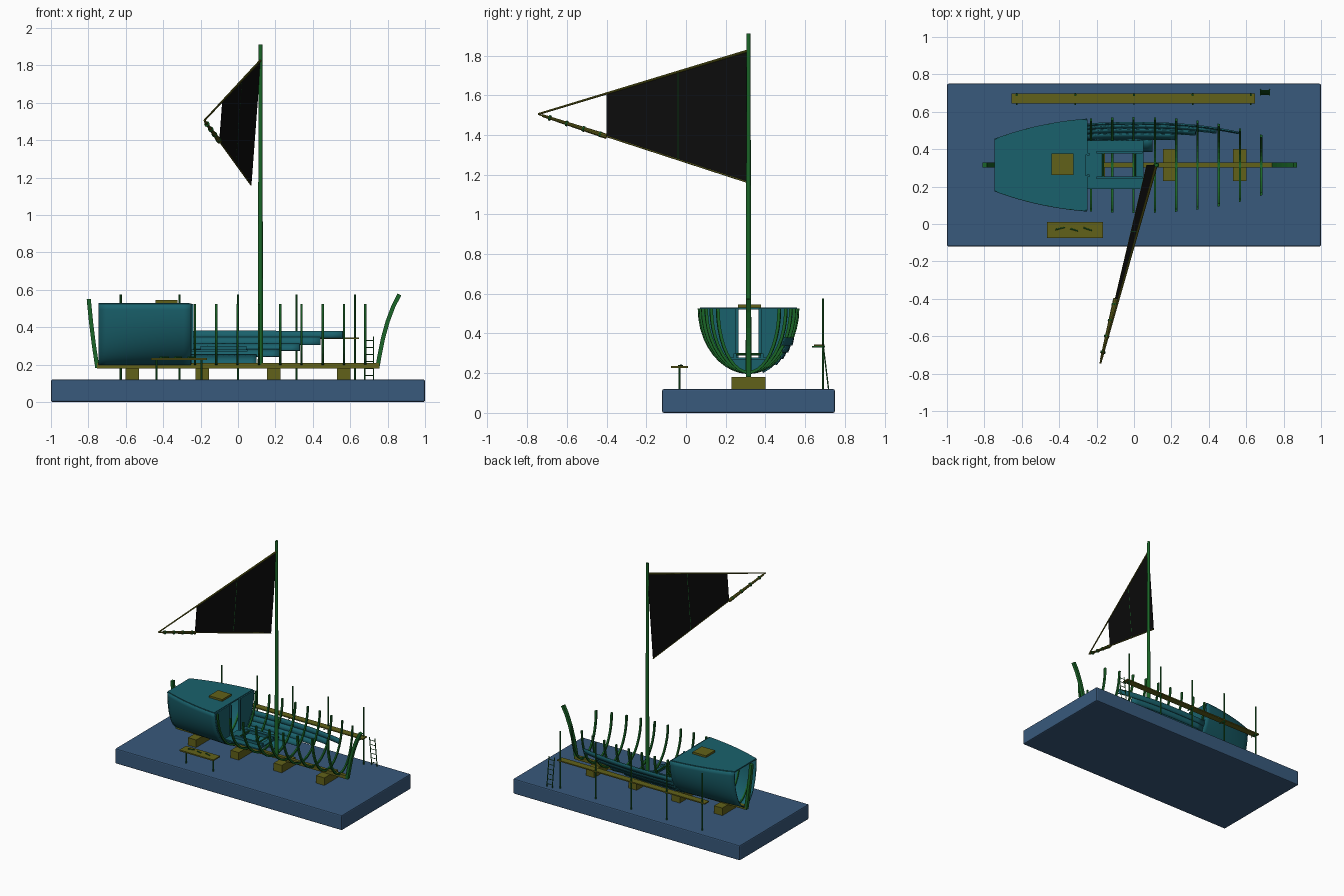
import bpy, bmesh, math
from mathutils import Vector

if "Cube" in bpy.data.objects:
    bpy.data.objects.remove(bpy.data.objects["Cube"])

CY = 0.315                      # ship centreline
ZT, ZK = 0.525, 0.20            # sheer and keel heights


def mat(name, c):
    m = bpy.data.materials.new(name)
    m.diffuse_color = (*c, 1)
    m.use_nodes = True
    m.node_tree.nodes["Principled BSDF"].inputs["Base Color"].default_value = m.diffuse_color
    return m


BLUE = mat("slab_blue", (0.04, 0.10, 0.20))
TEAL = mat("plank_teal", (0.01, 0.12, 0.15))
OLIVE = mat("timber_olive", (0.12, 0.12, 0.01))
GREEN = mat("timber_green", (0.01, 0.13, 0.02))
BLACK = mat("sail_black", (0.004, 0.004, 0.004))


def mesh(name, verts, faces, m, solid=0, smooth=False):
    me = bpy.data.meshes.new(name)
    me.from_pydata([tuple(v) for v in verts], [], faces)
    bm = bmesh.new()
    bm.from_mesh(me)
    bmesh.ops.recalc_face_normals(bm, faces=bm.faces)
    bm.to_mesh(me)
    bm.free()
    me.materials.append(m)
    if smooth:
        me.shade_smooth()
    ob = bpy.data.objects.new(name, me)
    bpy.context.collection.objects.link(ob)
    if solid:
        s = ob.modifiers.new("thickness", 'SOLIDIFY')
        s.thickness, s.offset = solid, 0
    return ob


def box(name, x, y, z, m):
    v = [(a, b, c) for a in x for b in y for c in z]
    f = [(0, 1, 3, 2), (4, 6, 7, 5), (0, 4, 5, 1), (2, 3, 7, 6), (0, 2, 6, 4), (1, 5, 7, 3)]
    return mesh(name, v, f, m)


def tube(name, rings, m, smooth=False):
    n = len(rings[0])
    v = [p for r in rings for p in r]
    f = [(i * n + j, i * n + (j + 1) % n, (i + 1) * n + (j + 1) % n, (i + 1) * n + j)
         for i in range(len(rings) - 1) for j in range(n)]
    f += [tuple(range(n)), tuple(range(len(v) - n, len(v)))]
    return mesh(name, v, f, m, smooth=smooth)


def rod(name, a, b, r1, r2, m, n=10):
    a, b = Vector(a), Vector(b)
    d = (b - a).normalized()
    u = d.orthogonal().normalized()
    w = d.cross(u)
    ring = lambda c, r: [c + r * (u * math.cos(t) + w * math.sin(t))
                         for t in (2 * math.pi * k / n for k in range(n))]
    return tube(name, [ring(a, r1), ring(b, r2)], m)


def half_width(x):
    return 0.253 * (1 - 0.93 * abs(x) ** 2.4)


def hull(x, ang, inset=0.0):
    """Point on the hull section at x; ang 0 = keel, +-pi/2 = rail."""
    return Vector((x, CY + (half_width(x) - inset) * math.sin(ang),
                   ZT - (ZT - ZK - inset) * math.cos(ang)))


def patch(name, x0, x1, a0, a1, nx, na, lap=0.0):
    v = [hull(x0 + (x1 - x0) * i / nx, a0 + (a1 - a0) * j / na, -lap * (1 - j / na))
         for i in range(nx + 1) for j in range(na + 1)]
    f = [(i * (na + 1) + j, (i + 1) * (na + 1) + j, (i + 1) * (na + 1) + j + 1, i * (na + 1) + j + 1)
         for i in range(nx) for j in range(na)]
    return mesh(name, v, f, TEAL, 0.008, True)


# Slipway slab with softened edges
slab = box("slab", (-1, 1), (-0.12, 0.75), (0, 0.12), BLUE)
bv = slab.modifiers.new("bevel", 'BEVEL')
bv.width, bv.segments = 0.008, 2

# Keel and its blocks
box("keel", (-0.755, 0.755), (CY - 0.013, CY + 0.013), (0.18, 0.207), OLIVE)
for i, x in enumerate((-0.565, -0.19, 0.19, 0.565)):
    box(f"keel_block_{i}", (x - 0.036, x + 0.036), (CY - 0.086, CY + 0.086), (0.12, 0.18), OLIVE)


# Curved stem and stern post
def post(name, pts, w):
    rings = []
    for i, (x, z) in enumerate(pts):
        a, b = pts[max(i - 1, 0)], pts[min(i + 1, len(pts) - 1)]
        d = Vector((b[0] - a[0], 0, b[1] - a[1])).normalized()
        n = Vector((d.z, 0, -d.x)) * w / 2
        c, s = Vector((x, CY, z)), Vector((0, 0.013, 0))
        rings.append([c + n + s, c - n + s, c - n - s, c + n - s])
    tube(name, rings, GREEN)


post("bow_stem", [(0.745, 0.182), (0.757, 0.25), (0.775, 0.34), (0.80, 0.43), (0.83, 0.51), (0.863, 0.575)], 0.022)
post("stern_post", [(-0.752, 0.182), (-0.77, 0.30), (-0.785, 0.42), (-0.798, 0.55)], 0.022)

# Ribs
N = 20
for i in range(13):
    x = -0.685 + 0.1138 * i
    rings = []
    for k in range(N + 1):
        a = -math.pi / 2 + math.pi * k / N
        rings.append([hull(x + dx, a, ins) for dx, ins in
                      ((-0.006, -0.003), (0.006, -0.003), (0.006, 0.012), (-0.006, 0.012))])
    tube(f"rib_{i}", rings, GREEN)

# Planked aft hull, deck, hatch and bulkhead with doorway
patch("aft_planking", -0.745, -0.25, -math.pi / 2, math.pi / 2, 12, 32)
xs = [-0.745 + 0.485 * i / 12 for i in range(13)]
outline = [(x, CY + half_width(x), ZT) for x in xs] + [(x, CY - half_width(x), ZT) for x in reversed(xs)]
mesh("aft_deck", outline, [tuple(range(len(outline)))], TEAL, 0.01)
box("deck_hatch", (-0.44, -0.323), (0.262, 0.378), (0.525, 0.545), OLIVE)
sec = [hull(-0.255, -math.pi / 2 + math.pi * k / 24, 0.003) for k in range(25)]
door = [(-0.255, CY + s * 0.055, z) for s, z in ((1, ZT), (1, 0.28), (-1, 0.28), (-1, ZT))]
mesh("bulkhead", sec + door, [tuple(range(29))], TEAL, 0.012)
for s in (-1, 1):
    y = CY + s * 0.058
    box("door_jamb", (-0.252, -0.238), (y - 0.007, y + 0.007), (0.28, ZT), TEAL)

# Hold floor with a framed opening
for x, y in (((-0.25, -0.17), (0.187, 0.447)), ((0.01, 0.05), (0.187, 0.447)),
             ((-0.17, 0.01), (0.187, 0.25)), ((-0.17, 0.01), (0.384, 0.447))):
    box("hold_floor", x, y, (0.27, 0.28), TEAL)
for s in (-1, 1):
    y = CY + s * 0.068
    box("opening_coaming", (-0.2, 0.045), (y - 0.007, y + 0.007), (0.28, 0.30), TEAL)
for x in (-0.165, 0.005):
    rod("opening_beam", (x, 0.255, 0.295), (x, 0.378, 0.295), 0.006, 0.006, GREEN)

# Stepped strakes on the far side
for i, (z0, z1, x1) in enumerate(((0.213, 0.25, 0.10), (0.25, 0.28, 0.22), (0.28, 0.31, 0.33),
                                  (0.31, 0.345, 0.44), (0.345, 0.38, 0.56))):
    a0, a1 = (math.acos((ZT - z) / (ZT - ZK)) for z in (z0, z1))
    patch(f"strake_{i}", -0.25, x1, a0, a1, 12, 2, 0.008)

# Mast
rod("mast", (0.12, CY, 0.2), (0.12, CY, 1.91), 0.015, 0.010, GREEN, 12)

# Triangular sail: yard, two cloth panels, foot line and furled end
A, B, T = Vector((0.12, CY, 1.825)), Vector((0.07, CY, 1.16)), Vector((-0.18, -0.745, 1.505))
rod("yard", A, T, 0.007, 0.005, OLIVE)
rod("sail_foot", B, T, 0.004, 0.004, OLIVE, 6)
cuts = (0, 0.335, 0.675)
for i in range(2):
    t, u = cuts[i], cuts[i + 1]
    mesh(f"sail_panel_{i}", [A.lerp(T, t), B.lerp(T, t), B.lerp(T, u), A.lerp(T, u)],
         [(0, 1, 2, 3)], BLACK, 0.004)
rod("sail_seam", A.lerp(T, cuts[1]), B.lerp(T, cuts[1]), 0.003, 0.003, GREEN, 6)
rod("furled_sail", B.lerp(T, 0.675), B.lerp(T, 0.98), 0.013, 0.007, OLIVE)
for t in (0.70, 0.78, 0.86, 0.94):
    rod("furl_lashing", B.lerp(T, t), B.lerp(T, t + 0.008), 0.0145, 0.0145, GREEN)

# Scaffold: poles, brackets and walkway plank
for i, x in enumerate((-0.627, -0.313, 0, 0.313, 0.625)):
    rod(f"scaffold_pole_{i}", (x, 0.69, 0.12), (x, 0.69, 0.575), 0.006, 0.006, GREEN, 8)
    rod(f"scaffold_bracket_{i}", (x, 0.635, 0.333), (x, 0.70, 0.333), 0.004, 0.004, GREEN, 6)
box("scaffold_plank", (-0.655, 0.648), (0.645, 0.698), (0.336, 0.345), OLIVE)

# Leaning ladder
foot, top = Vector((0, 0.718, 0.12)), Vector((0, 0.69, 0.35))
for x in (0.677, 0.725):
    o = Vector((x, 0, 0))
    rod("ladder_rail", foot + o, top + o, 0.0035, 0.0035, GREEN, 6)
for k in range(6):
    c = foot.lerp(top, (k + 0.6) / 6.2)
    rod("ladder_rung", c + Vector((0.677, 0, 0)), c + Vector((0.725, 0, 0)), 0.0025, 0.0025, GREEN, 6)

# Work bench with tools
box("bench_top", (-0.465, -0.165), (-0.075, 0.01), (0.225, 0.235), OLIVE)
for x in (-0.435, -0.195):
    rod("bench_leg", (x, -0.033, 0.12), (x, -0.033, 0.226), 0.005, 0.005, GREEN, 8)
for x, y, dx, dy in ((-0.42, -0.03, 0.05, 0.012), (-0.34, -0.025, 0.04, -0.012), (-0.27, -0.02, 0.045, -0.015)):
    rod("bench_tool", (x, y, 0.239), (x + dx, y + dy, 0.239), 0.004, 0.003, GREEN, 6)
